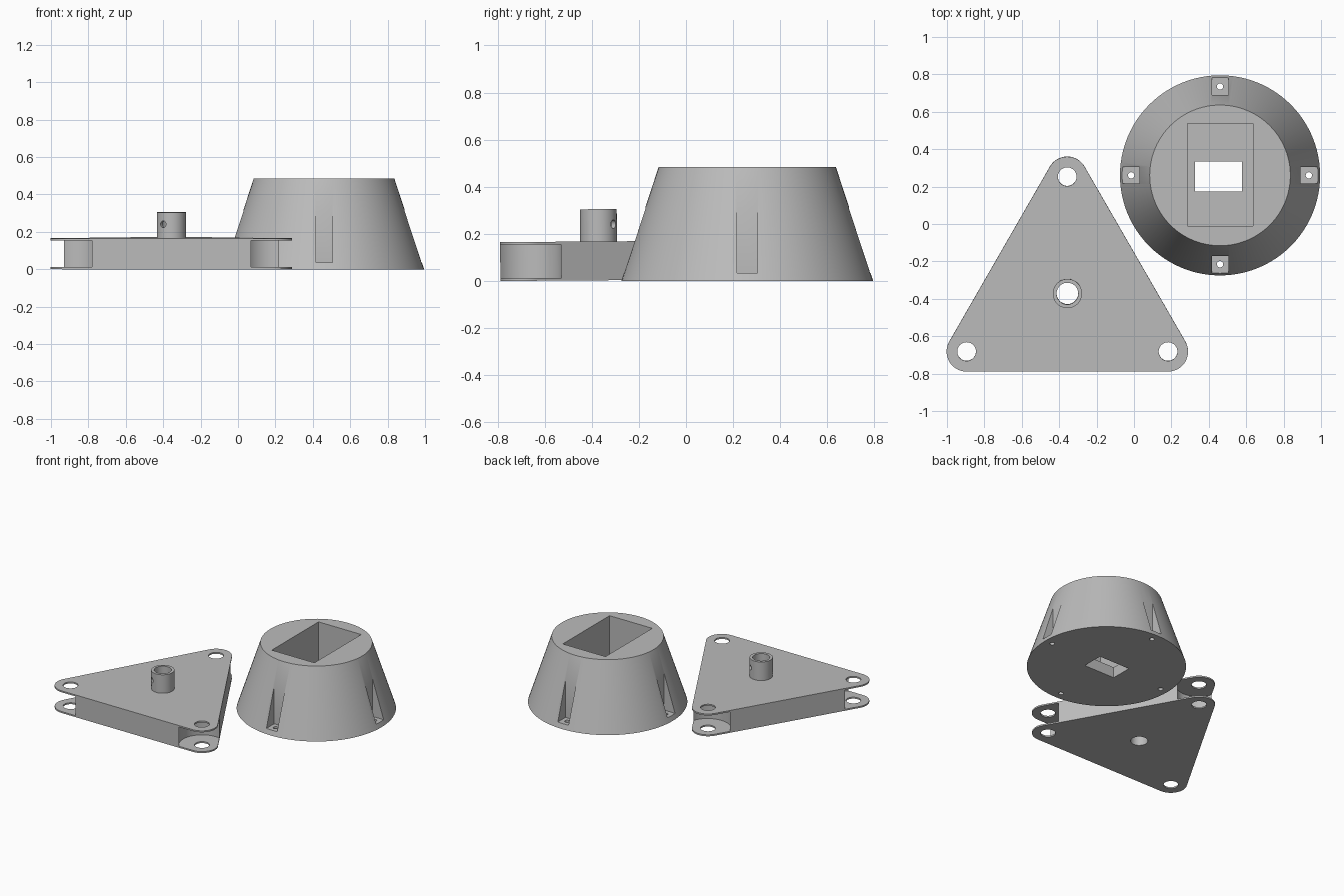
import bpy, bmesh, math
from mathutils import Vector

cube = bpy.data.objects.get("Cube")
if cube:
    bpy.data.objects.remove(cube, do_unlink=True)

grey = bpy.data.materials.new("plain grey")
grey.use_nodes = True
COLOR = (0.5, 0.5, 0.5, 1)
grey.diffuse_color = COLOR
grey.node_tree.nodes["Principled BSDF"].inputs["Base Color"].default_value = COLOR


def prism(name, points, z0, z1):
    """Extrude a flat outline from z0 to z1."""
    bm = bmesh.new()
    face = bm.faces.new([bm.verts.new((x, y, z0)) for x, y in points])
    top = bmesh.ops.extrude_face_region(bm, geom=[face])["geom"]
    verts = [v for v in top if isinstance(v, bmesh.types.BMVert)]
    bmesh.ops.translate(bm, verts=verts, vec=(0, 0, z1 - z0))
    bmesh.ops.recalc_face_normals(bm, faces=bm.faces)
    return to_object(name, bm)


def to_object(name, bm):
    mesh = bpy.data.meshes.new(name)
    bm.to_mesh(mesh)
    bm.free()
    mesh.materials.append(grey)
    ob = bpy.data.objects.new(name, mesh)
    bpy.context.collection.objects.link(ob)
    return ob


def arc(c, r, start, end, n):
    return [(c[0] + r * math.cos(start + (end - start) * i / n),
             c[1] + r * math.sin(start + (end - start) * i / n)) for i in range(n + 1)]


def cylinder(name, c, r, z0, z1, n=48):
    return prism(name, arc(c, r, 0, math.tau, n)[:-1], z0, z1)


def box(name, x0, x1, y0, y1, z0, z1):
    return prism(name, [(x0, y0), (x1, y0), (x1, y1), (x0, y1)], z0, z1)


def combine(target, tool, operation="DIFFERENCE"):
    mod = target.modifiers.new(operation.title(), "BOOLEAN")
    mod.operation, mod.solver, mod.object = operation, "EXACT", tool
    bpy.ops.object.select_all(action="DESELECT")
    bpy.context.view_layer.objects.active = target
    target.select_set(True)
    bpy.ops.object.modifier_apply(modifier=mod.name)
    bpy.data.objects.remove(tool, do_unlink=True)


def smooth(ob):
    bpy.ops.object.select_all(action="DESELECT")
    bpy.context.view_layer.objects.active = ob
    ob.select_set(True)
    bpy.ops.object.shade_smooth_by_angle(angle=math.radians(25))


# Tapered base
cx, cy = 0.46, 0.26
bm = bmesh.new()
bmesh.ops.create_cone(bm, cap_ends=True, segments=96, radius1=0.535, radius2=0.376, depth=0.485)
bmesh.ops.translate(bm, verts=bm.verts, vec=(cx, cy, 0.2425))
base = to_object("tapered_base", bm)

# Rectangular pocket and the smaller opening in its floor
combine(base, box("pocket", 0.285, 0.635, -0.012, 0.536, 0.08, 0.6))
combine(base, box("floor_opening", 0.325, 0.578, 0.175, 0.333, -0.1, 0.2))

# Four screw recesses around the base
for i in range(4):
    a = i * math.pi / 2
    d = Vector((math.cos(a), math.sin(a)))
    x, y = cx + d.x * 0.475, cy + d.y * 0.475
    h = 0.044
    ox, oy = abs(d.x) * 0.1, abs(d.y) * 0.1
    combine(base, box("recess", x - h - (ox if d.x < -0.5 else 0), x + h + (ox if d.x > 0.5 else 0),
                      y - h - (oy if d.y < -0.5 else 0), y + h + (oy if d.y > 0.5 else 0), 0.035, 0.4))
    combine(base, cylinder("screw_hole", (x, y), 0.017, -0.1, 0.1, 24))
smooth(base)

# Rounded triangular bracket
corners = [(0.182, -0.681), (-0.357, 0.254), (-0.895, -0.681)]
hub = (-0.356, -0.37)
T = 0.165
outline = []
for i, c in enumerate(corners):
    start = -math.pi / 2 + i * math.tau / 3
    outline += arc(c, 0.107, start, start + math.tau / 3, 20)
bracket = prism("triangular_bracket", outline, 0, T)

# Forked corners with pin holes
for c in corners:
    combine(bracket, cylinder("fork_gap", c, 0.156, 0.011, T - 0.011, 64))
    combine(bracket, cylinder("pin_hole", c, 0.05, -0.1, 0.3))

# Hub tube with a cross hole
combine(bracket, cylinder("hub_tube", hub, 0.078, 0.08, 0.302, 64), "UNION")
combine(bracket, cylinder("hub_bore", hub, 0.058, -0.1, 0.5))
drill = cylinder("cross_hole", (0, 0), 0.018, -0.2, 0.2, 24)
drill.rotation_euler = Vector((0.57, 0.82, 0)).to_track_quat("Z", "Y").to_euler()
drill.location = (hub[0], hub[1], 0.238)
bpy.context.view_layer.update()
combine(bracket, drill)
smooth(bracket)

# The bracket leans very slightly, resting on its front edge
tilt = 0.007
bracket.rotation_euler.x = tilt
bracket.location.z = 0.788 * math.sin(tilt)
